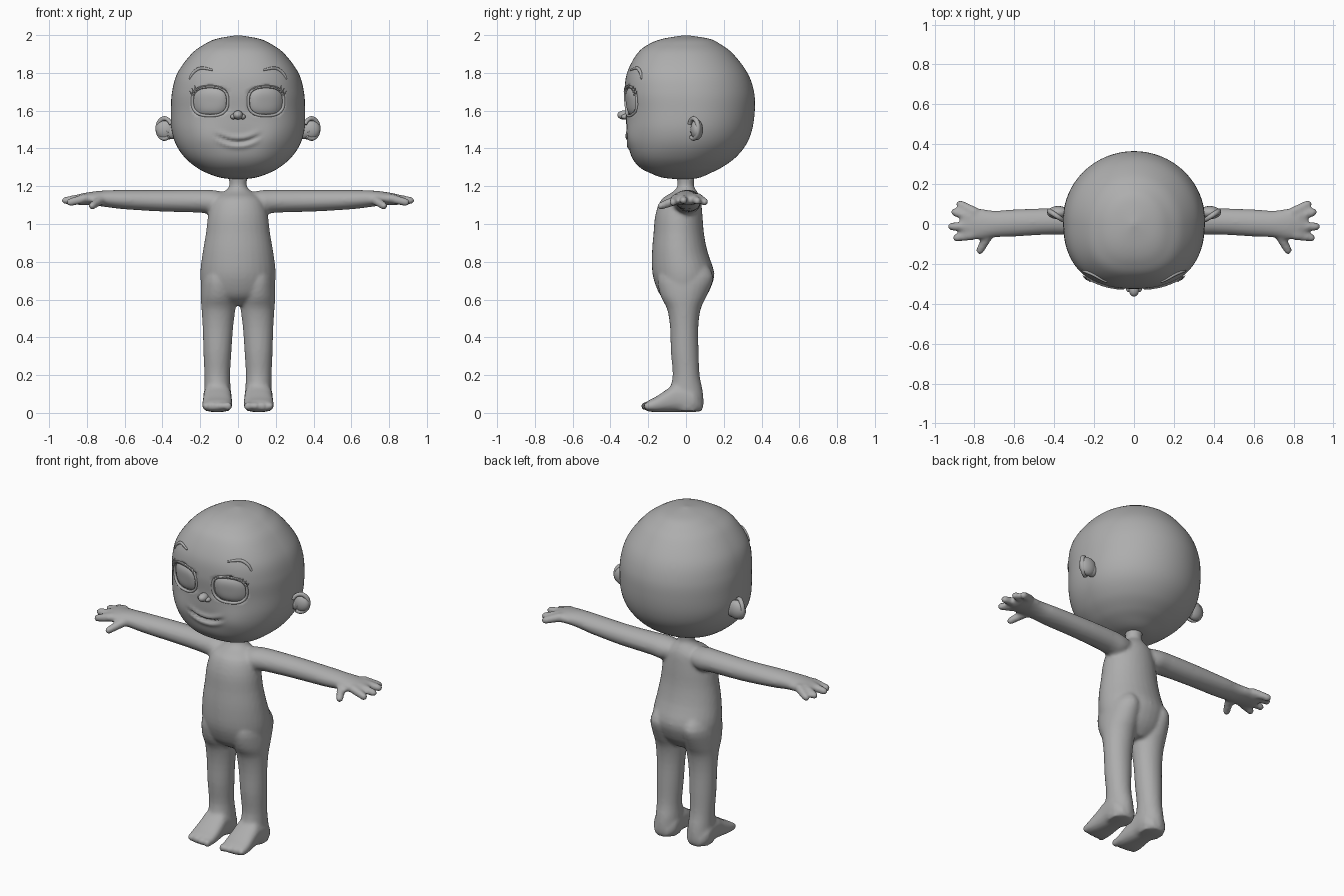
import bpy, bmesh, math
from mathutils import Vector

cube = bpy.data.objects.get("Cube")
if cube:
    bpy.data.objects.remove(cube, do_unlink=True)

skin = bpy.data.materials.new("plain grey")
skin.use_nodes = True
GREY = (0.42, 0.42, 0.42, 1)
skin.diffuse_color = GREY
skin.node_tree.nodes["Principled BSDF"].inputs["Base Color"].default_value = GREY


def finish(name, bm):
    bmesh.ops.recalc_face_normals(bm, faces=bm.faces)
    for f in bm.faces:
        f.smooth = True
    me = bpy.data.meshes.new(name)
    bm.to_mesh(me)
    bm.free()
    me.materials.append(skin)
    ob = bpy.data.objects.new(name, me)
    bpy.context.collection.objects.link(ob)
    return ob


def spline(rows, sub):
    """Catmull-Rom samples through rows of any width."""
    r = [Vector(v) for v in rows]
    out = []
    for i in range(len(r) - 1):
        a, b, c, d = r[max(i - 1, 0)], r[i], r[i + 1], r[min(i + 2, len(r) - 1)]
        for k in range(sub):
            t = k / sub
            out.append(b + (c - a) * (t / 2) + (a * 2 - b * 5 + c * 4 - d) * (t * t / 2)
                       + (b * 3 - a - c * 3 + d) * (t ** 3 / 2))
    return out + [r[-1]]


def skin_rings(bm, rings):
    vs = [[bm.verts.new(p) for p in ring] for ring in rings]
    for a, b in zip(vs, vs[1:]):
        for i in range(len(a)):
            j = (i + 1) % len(a)
            bm.faces.new((a[i], a[j], b[j], b[i]))
    bm.faces.new(vs[0])
    bm.faces.new(vs[-1])


def loft(bm, axis, rows, side=1, seg=32, power=2.0):
    """Rows are position on the axis, then low and high of the other two axes."""
    rings = []
    for t, a0, a1, b0, b1 in spline(rows, 3):
        ring = []
        for i in range(seg):
            c, s = math.cos(math.tau * i / seg), math.sin(math.tau * i / seg)
            c, s = (math.copysign(abs(v) ** (2 / power), v) for v in (c, s))
            a, b = (a0 + a1 + (a1 - a0) * c) / 2, (b0 + b1 + (b1 - b0) * s) / 2
            x, y, z = {"x": (t, a, b), "y": (a, t, b), "z": (a, b, t)}[axis]
            ring.append((x * side, y, z))
        rings.append(ring)
    skin_rings(bm, rings)


def ball(bm, pos, radii):
    rings = []
    for k in range(17):
        lat = math.pi * (k / 16 - 0.5) * 0.98
        ring = []
        for i in range(24):
            a = math.tau * i / 24
            d = (math.cos(lat) * math.cos(a), math.cos(lat) * math.sin(a), math.sin(lat))
            ring.append([p + r * v for p, r, v in zip(pos, radii, d)])
        rings.append(ring)
    skin_rings(bm, rings)


def digit(bm, p, q, r0, r1, side):
    """Tapered capsule from p to q."""
    p, q = Vector((p[0] * side, *p[1:])), Vector((q[0] * side, *q[1:]))
    d = (q - p).normalized()
    u = d.orthogonal().normalized()
    v = d.cross(u)
    rings = []
    for centre, r, lats in ((p, r0, (-85, -60, -30, 0)), (q, r1, (0, 30, 60, 85))):
        for lat in lats:
            h, w = r * math.sin(math.radians(lat)), r * math.cos(math.radians(lat))
            rings.append([centre + d * h + (u * math.cos(math.tau * i / 12)
                                            + v * math.sin(math.tau * i / 12)) * w for i in range(12)])
    skin_rings(bm, rings)


# Body: torso, limbs, fingers and toes fused into one skin
bm = bmesh.new()
loft(bm, "z", [(0.57, -.07, .07, -.07, .06), (0.61, -.155, .155, -.125, .1),
               (0.66, -.19, .19, -.155, .13), (0.74, -.2, .2, -.178, .15),
               (0.85, -.187, .187, -.18, .115), (0.95, -.17, .17, -.172, .095),
               (1.05, -.157, .157, -.162, .087), (1.13, -.13, .13, -.13, .078),
               (1.17, -.075, .075, -.07, .06), (1.2, -.047, .047, -.046, .042),
               (1.25, -.05, .05, -.05, .045), (1.3, -.05, .05, -.05, .045)])
for side in (1, -1):
    # Leg
    loft(bm, "z", [(0.01, .045, .175, -.06, .085), (0.05, .037, .183, -.08, .093),
                   (0.12, .038, .178, -.085, .088), (0.2, .042, .178, -.07, .072),
                   (0.32, .035, .183, -.08, .067), (0.45, .026, .187, -.084, .065),
                   (0.55, .014, .193, -.1, .078), (0.62, .01, .197, -.135, .11),
                   (0.72, .02, .19, -.15, .145), (0.8, .05, .15, -.1, .1)], side)
    # Foot and toes
    loft(bm, "y", [(0.085, .07, .15, .01, .07), (0.04, .035, .183, .004, .13),
                   (-0.05, .035, .183, .004, .155), (-0.1, .032, .185, .004, .125),
                   (-0.16, .03, .19, .004, .085), (-0.2, .033, .187, .008, .065),
                   (-0.215, .045, .175, .015, .05)], side, power=2.6)
    for i in range(4):
        x = .053 + .038 * i
        digit(bm, (x, -.17, .036), (x, -.218 + .005 * i, .036), .023, .0225, side)
    # Arm and palm
    loft(bm, "x", [(0.03, -.05, .05, 1.08, 1.16), (0.12, -.075, .077, 1.05, 1.178),
                   (0.2, -.063, .08, 1.06, 1.181), (0.4, -.053, .08, 1.066, 1.18),
                   (0.6, -.063, .073, 1.078, 1.18), (0.7, -.067, .067, 1.09, 1.178),
                   (0.78, -.078, .078, 1.1, 1.17), (0.84, -.075, .085, 1.1, 1.158),
                   (0.87, -.05, .06, 1.11, 1.145)], side)
    for p, q in [((.8, .06, 1.14), (.872, .1, 1.117)), ((.82, .035, 1.137), (.9, .06, 1.122)),
                 ((.82, -.012, 1.137), (.914, -.012, 1.124)),
                 ((.81, -.055, 1.135), (.89, -.069, 1.115)),
                 ((.73, -.055, 1.125), (.772, -.132, 1.096))]:
        digit(bm, p, q, .026, .0205, side)
body = finish("body", bm)
rem = body.modifiers.new("fuse", "REMESH")
rem.mode = "VOXEL"
rem.voxel_size = 0.01
rem.use_smooth_shade = True
sm = body.modifiers.new("soften", "SMOOTH")
sm.factor, sm.iterations = 0.5, 5

# Head: height, half width, front and back
HEAD = spline([(1.235, .005, -.01, 0), (1.245, .09, -.12, .07), (1.27, .165, -.19, .13),
               (1.3, .22, -.245, .19), (1.35, .28, -.285, .26), (1.42, .328, -.305, .318),
               (1.5, .352, -.315, .35), (1.6, .355, -.318, .364), (1.7, .349, -.325, .36),
               (1.8, .32, -.312, .325), (1.9, .247, -.26, .25), (1.95, .18, -.2, .185),
               (1.98, .115, -.125, .125), (1.999, .01, -.01, .01)], 8)
HEAD_SEG = 128
EYE_X, EYE_Z, EYE_W, EYE_H = 0.148, 1.65, 0.094, 0.077


def eye_radius(x, z):
    return ((abs(abs(x) - EYE_X) / EYE_W) ** 2.6 + (abs(z - EYE_Z) / EYE_H) ** 2.6) ** (1 / 2.6)


def bump(d, width):
    return math.exp(-(d / width) ** 2)


def relief(x, z):
    """Sockets, cheeks and smile, as a push along y."""
    push = 0.03 if eye_radius(x, z) < 0.98 else 0
    push -= 0.012 * bump(math.hypot(abs(x) - .17, z - 1.45), .08)
    d = z - (1.432 + 3 * x * x)
    fade = max(0, 1 - (abs(x) / .118) ** 4)
    return push + fade * (.016 * bump(d, .009) - .009 * bump(abs(d) - .022, .014))


def face_y(x, z):
    for a, b in zip(HEAD, HEAD[1:]):
        if a[0] <= z <= b[0]:
            _, w, f, k = a.lerp(b, (z - a[0]) / (b[0] - a[0]))
            return (f + k) / 2 - (k - f) / 2 * (1 - min(1, abs(x) / w) ** 2.5) ** 0.4


bm = bmesh.new()
rings = []
for z, w, f, k in HEAD:
    ring = []
    for i in range(HEAD_SEG):
        c, s = math.cos(math.tau * i / HEAD_SEG), math.sin(math.tau * i / HEAD_SEG)
        e = 0.8 if s < 0 else 1.0
        x = w * math.copysign(abs(c) ** e, c)
        y = (f + k) / 2 + (k - f) / 2 * math.copysign(abs(s) ** e, s)
        ring.append((x, y + (relief(x, z) if y < -.1 else 0), z))
    rings.append(ring)
skin_rings(bm, rings)
finish("head", bm)

# Nose with nostril wings
bm = bmesh.new()
ball(bm, (0, -.328, 1.577), (.026, .036, .024))
for side in (1, -1):
    ball(bm, (side * .025, -.32, 1.568), (.016, .022, .014))
finish("nose", bm)


def tube(name, pts, radius, closed=False, taper=None):
    cu = bpy.data.curves.new(name, "CURVE")
    cu.dimensions, cu.bevel_depth, cu.bevel_resolution = "3D", radius, 2
    cu.use_fill_caps = True
    sp = cu.splines.new("POLY")
    sp.points.add(len(pts) - 1)
    for i, (p, q) in enumerate(zip(sp.points, pts)):
        p.co = (*q, 1)
        p.radius = taper(i / (len(pts) - 1)) if taper else 1
    sp.use_cyclic_u = closed
    sp.use_smooth = True
    cu.materials.append(skin)
    bpy.context.collection.objects.link(bpy.data.objects.new(name, cu))


def on_face(side, pts, lift=0):
    return [(side * x, face_y(x, z) - lift, z) for x, z in pts]


def rim(angle, r=1.0):
    c, s = math.cos(angle), math.sin(angle)
    return (EYE_X + r * EYE_W * math.copysign(abs(c) ** (1 / 1.3), c),
            EYE_Z + r * EYE_H * math.copysign(abs(s) ** (1 / 1.3), s))


def ear_curve(side, radius, a0, a1):
    pts = []
    for i in range(25):
        a = a0 + (a1 - a0) * i / 24
        u = math.cos(a) * radius
        pts.append((side * (.388 + u * .75), .04 + u * .5, 1.505 + math.sin(a) * radius * 1.12))
    return pts


for side, tag in ((1, "left"), (-1, "right")):
    # Domed eye set just inside the lids
    bm = bmesh.new()
    rings = []
    for k in range(12, 0, -1):
        r = k / 12
        pts = [rim(math.tau * i / 48, r) for i in range(48)]
        rings.append([(side * x, face_y(x, z) + .02 * r ** 4 - .004, z) for x, z in pts])
    skin_rings(bm, rings)
    finish(tag + "_eye", bm)
    tube(tag + "_eyelid", on_face(side, [rim(math.tau * i / 64) for i in range(64)], -.002),
         .008, True)
    # Upper lash line and outer lashes
    tube(tag + "_lash_line", on_face(side, [rim(.5 + 2.1 * i / 24, 1.04) for i in range(25)], .005),
         .005, taper=lambda t: 1 - .7 * t)
    for i in range(3):
        a = .35 + .22 * i
        tube(f"{tag}_lash_{i + 1}", on_face(side, [rim(a, 1), rim(a + .05, 1.15), rim(a + .13, 1.27)], .01),
             .005, taper=lambda t: 1 - .8 * t)
    # Eyebrow
    brow = spline([(.258, 1.768), (.235, 1.803), (.195, 1.825), (.135, 1.815)], 8)
    tube(tag + "_eyebrow", on_face(side, brow, .001), .009,
         taper=lambda t: .3 + .7 * math.sin(math.pi * min(1, .1 + .8 * t)))
    # Ear: rounded back, curled rim and inner fold, turned half forward
    bm = bmesh.new()
    ball(bm, (side * .38, .057, 1.5), (.056, .033, .055))
    ball(bm, (side * .35, .055, 1.49), (.04, .03, .04))
    finish(tag + "_ear", bm)
    tube(tag + "_ear_rim", ear_curve(side, .048, -2.2, 2.7), .0135,
         taper=lambda t: .75 + .25 * math.sin(math.pi * t))
    tube(tag + "_ear_fold", ear_curve(side, .024, -2.6, 1.2), .008)
